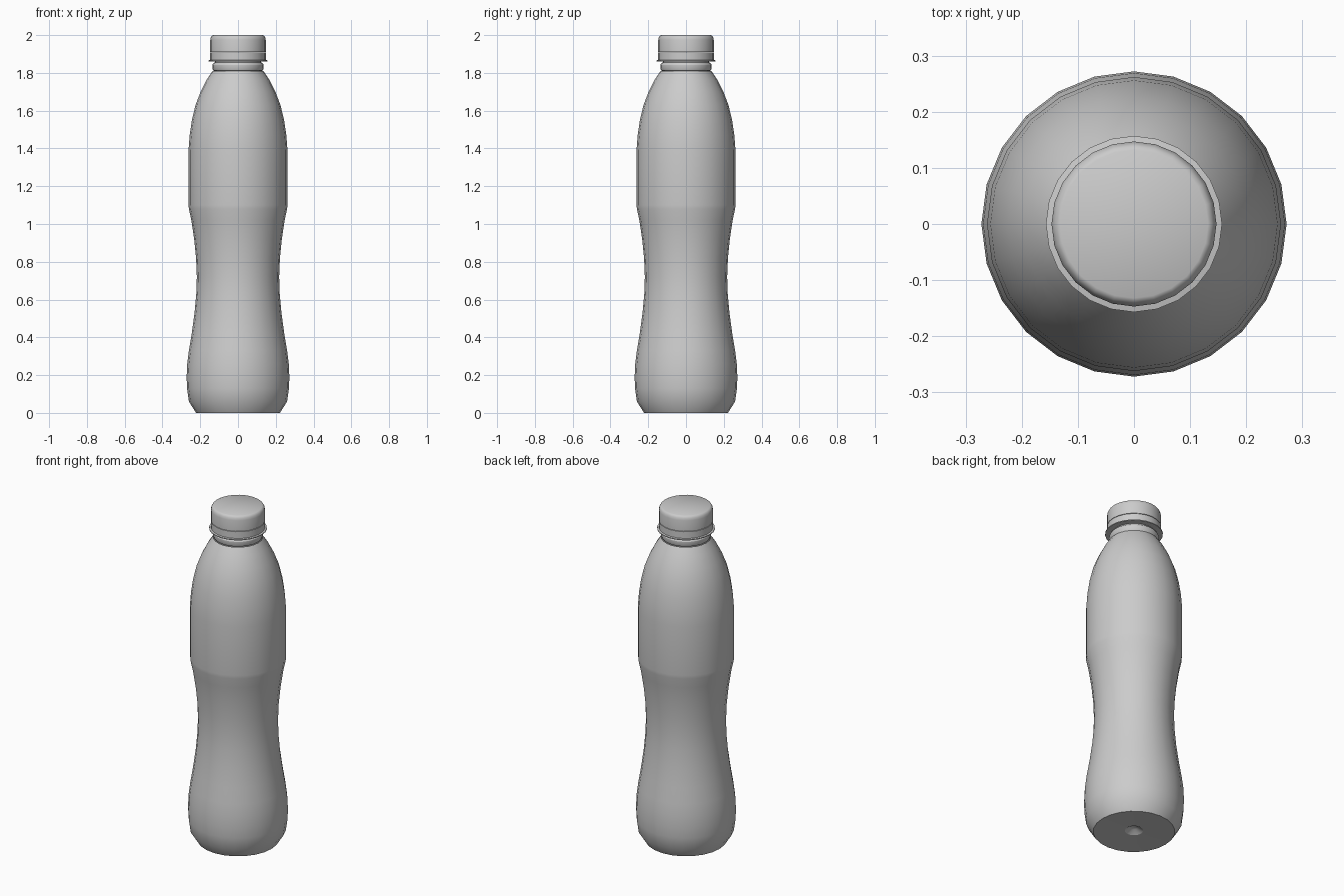
import bpy, bmesh
from math import radians, tau
from mathutils import Vector

SIDES = 24

cube = bpy.data.objects.get("Cube")
if cube:
    bpy.data.objects.remove(cube, do_unlink=True)


def make_material(name, rgb):
    mat = bpy.data.materials.new(name)
    mat.use_nodes = True
    mat.diffuse_color = (*rgb, 1)
    mat.node_tree.nodes["Principled BSDF"].inputs["Base Color"].default_value = (*rgb, 1)
    return mat


def lathe(name, profile, mat, angle=30):
    """Spin a (radius, height) profile, listed from bottom to top, round the z axis."""
    bm = bmesh.new()
    points = [bm.verts.new((r, 0, z)) for r, z in profile]
    edges = [bm.edges.new(pair) for pair in zip(points, points[1:])]
    bmesh.ops.spin(bm, geom=points + edges, cent=Vector(), axis=(0, 0, 1),
                   angle=tau, steps=SIDES, use_merge=True)
    bmesh.ops.remove_doubles(bm, verts=bm.verts, dist=0.0001)
    bmesh.ops.recalc_face_normals(bm, faces=bm.faces)
    mesh = bpy.data.meshes.new(name)
    bm.to_mesh(mesh)
    bm.free()
    mesh.materials.append(mat)
    obj = bpy.data.objects.new(name, mesh)
    bpy.context.collection.objects.link(obj)
    bpy.ops.object.select_all(action="DESELECT")
    bpy.context.view_layer.objects.active = obj
    obj.select_set(True)
    bpy.ops.object.shade_smooth_by_angle(angle=radians(angle))
    return obj


grey = make_material("plain grey", (0.6, 0.6, 0.6))

# Bottle body: dimpled base, waisted grip, straight label band, domed shoulder
lathe("bottle_body", [
    (0, 0.03), (0.02, 0.025), (0.05, 0.006), (0.222, 0),
    (0.26, 0.06), (0.27, 0.13), (0.272, 0.19), (0.269, 0.26), (0.26, 0.33),
    (0.245, 0.42), (0.23, 0.53), (0.221, 0.63), (0.218, 0.72), (0.222, 0.82),
    (0.232, 0.92), (0.247, 1.02), (0.26, 1.08), (0.262, 1.1),
    (0.262, 1.39), (0.256, 1.47), (0.244, 1.55), (0.225, 1.63),
    (0.198, 1.7), (0.165, 1.765), (0.135, 1.81),
], grey)

# Neck with a rounded support ring
lathe("neck", [
    (0.12, 1.81), (0.131, 1.812), (0.136, 1.825), (0.136, 1.842),
    (0.13, 1.852), (0.122, 1.856), (0.122, 1.9),
], grey)

# Tamper band with its thin flared lip
lathe("tamper_band", [
    (0.122, 1.861), (0.157, 1.861), (0.157, 1.866), (0.147, 1.868),
    (0.147, 1.908), (0.14, 1.909),
], grey)

# Screw cap with a rounded top edge
lathe("cap", [
    (0, 1.911), (0.147, 1.911), (0.147, 1.975), (0.144, 1.988),
    (0.139, 1.996), (0.132, 2), (0, 2),
], grey)
